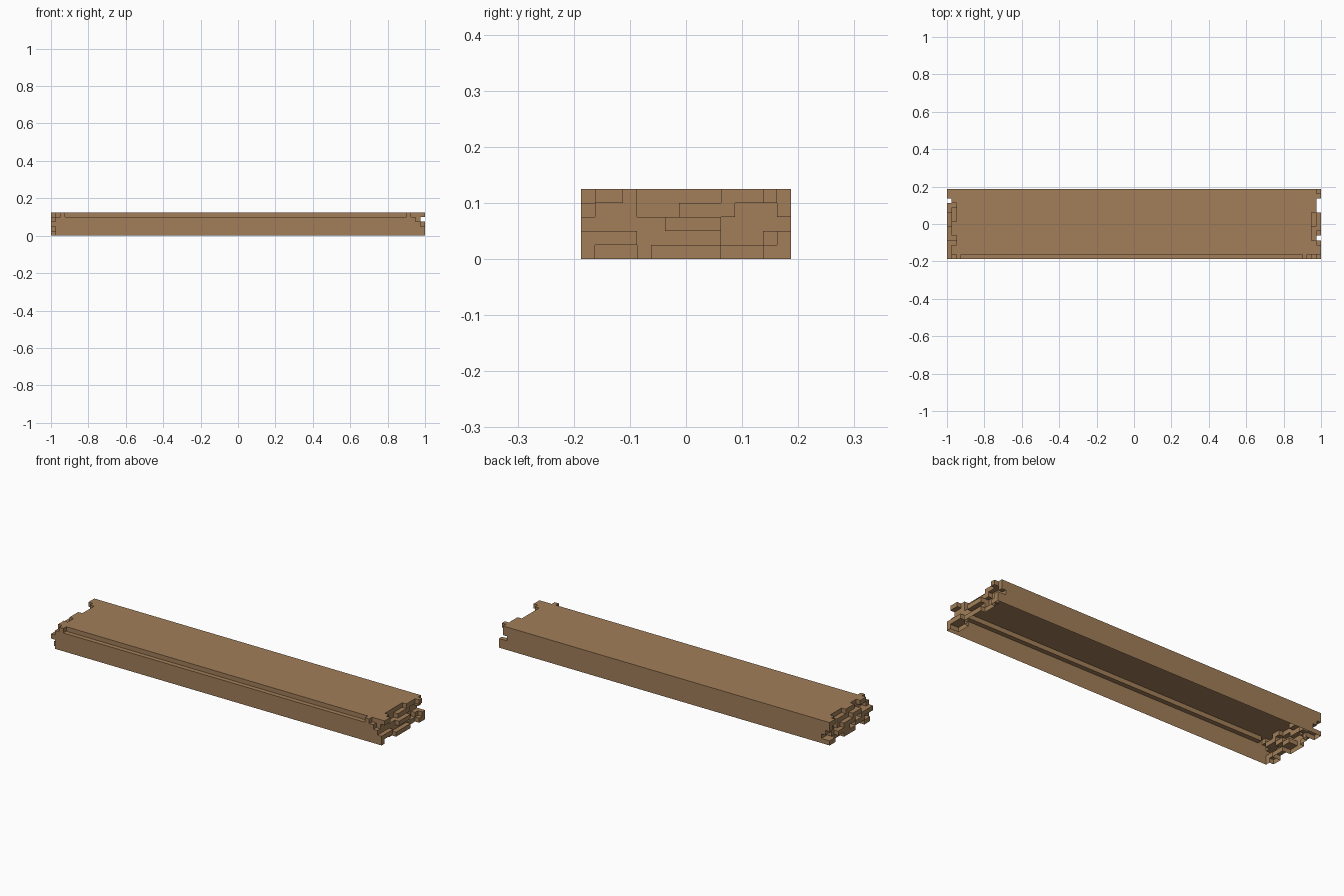
import bpy
import bmesh
import math

cube = bpy.data.objects.get("Cube")
if cube:
    bpy.data.objects.remove(cube, do_unlink=True)

UNIT = 0.025
ROWS, LAYERS = 15, 5

# Slab boundaries along the length: fine at the ends, one long middle slab
xs = [-1 + UNIT * i for i in range(4)] + [1 - UNIT * i for i in range(4, -1, -1)]
ys = [UNIT * (j - ROWS / 2) for j in range(ROWS + 1)]
zs = [UNIT * k for k in range(LAYERS + 1)]

# Interlocking end teeth, bottom layer first, front to back:
# a reaches the very end, b, c and d stop one, two and three units short
left_teeth = ["baacccaaaabbcaa",
              "bbbaaaccaaaabcc",
              "aaaaccaaaabcbbb",
              "bcccaaabbbbccca",
              "cbbccbbbccccbaa"]
right_teeth = ["acccbaaaaabbbaa",
               "aaaabbbbbbcccba",
               "bbbbbbaaaaccccc",
               "cbbbcccbbbbcccb",
               "daabccccccbbbab"]

solid = set()
for k in range(LAYERS):
    for j in range(ROWS):
        start = "abcd".index(left_teeth[k][j])
        stop = len(xs) - 1 - "abcd".index(right_teeth[k][j])
        solid.update((i, j, k) for i in range(start, stop))

# Long step along the front top edge
solid.discard((3, 0, LAYERS - 1))


def add_side(bm, cell, axis, side):
    """Add one outer face of a cell."""
    u, v = (axis + 1) % 3, (axis + 2) % 3
    ring = [(0, 0), (1, 0), (1, 1), (0, 1)]
    if not side:
        ring.reverse()
    verts = []
    for du, dv in ring:
        p = list(cell)
        p[axis] += side
        p[u] += du
        p[v] += dv
        verts.append(bm.verts.new((xs[p[0]], ys[p[1]], zs[p[2]])))
    bm.faces.new(verts)


# Thin shell, open underneath
bm = bmesh.new()
for cell in sorted(solid):
    for axis in range(3):
        for side in (0, 1):
            beside = list(cell)
            beside[axis] += 2 * side - 1
            if tuple(beside) not in solid and beside[2] >= 0:
                add_side(bm, cell, axis, side)
bmesh.ops.remove_doubles(bm, verts=bm.verts, dist=UNIT / 100)
bmesh.ops.dissolve_limit(bm, angle_limit=math.radians(1),
                         verts=bm.verts, edges=bm.edges)

mesh = bpy.data.meshes.new("plank_shell")
bm.to_mesh(mesh)
bm.free()
plank = bpy.data.objects.new("plank_shell", mesh)
bpy.context.collection.objects.link(plank)

# Flat wood colour
wood = bpy.data.materials.new("light_brown_wood")
wood.use_nodes = True
colour = (0.36, 0.21, 0.10, 1)
wood.diffuse_color = colour
wood.node_tree.nodes["Principled BSDF"].inputs["Base Color"].default_value = colour
mesh.materials.append(wood)
